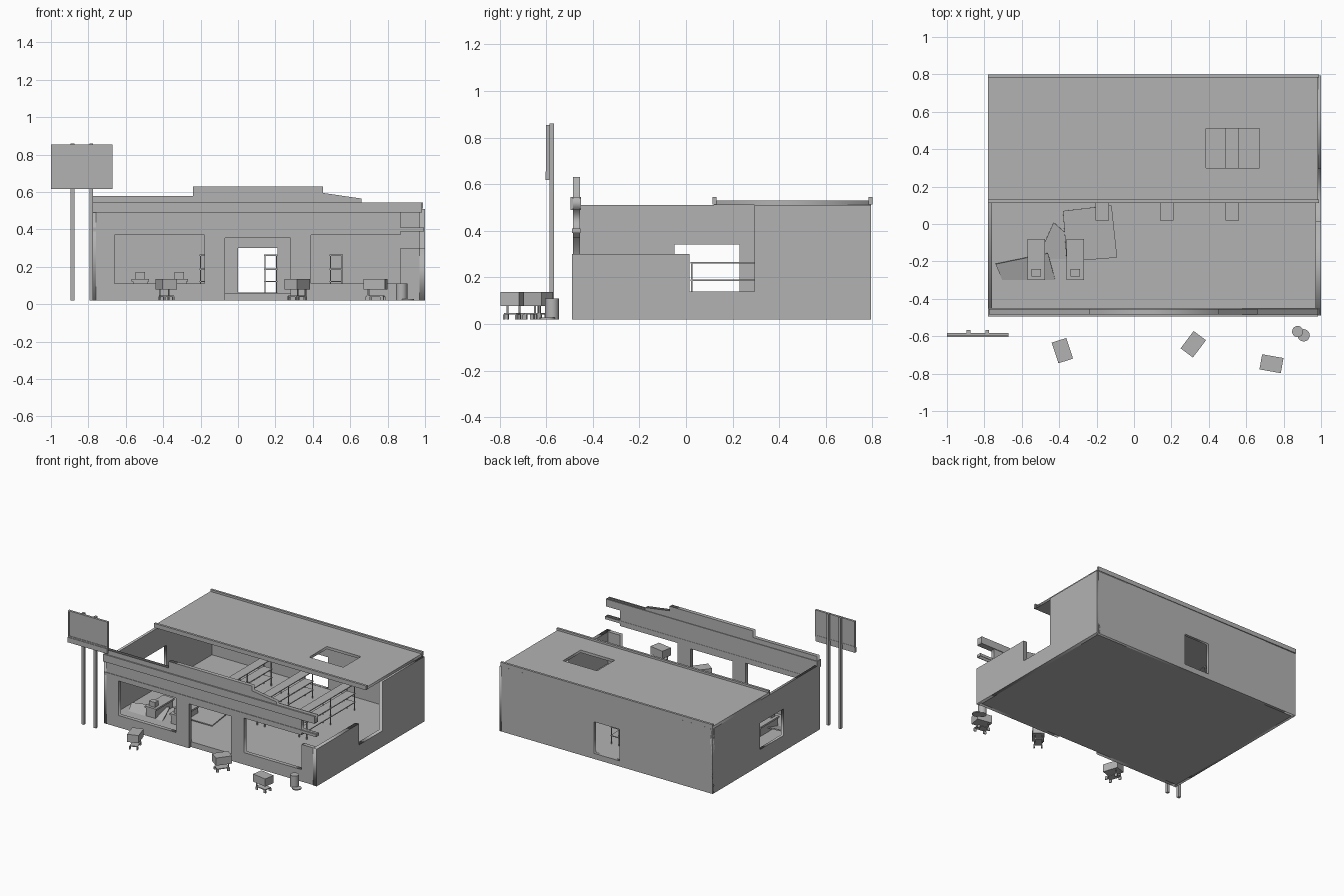
import bpy, bmesh, math
from mathutils import Matrix, Vector

if "Cube" in bpy.data.objects:
    bpy.data.objects.remove(bpy.data.objects["Cube"])

grey = bpy.data.materials.new("plain_grey")
grey.diffuse_color = (0.45, 0.45, 0.45, 1)
grey.use_nodes = True
grey.node_tree.nodes["Principled BSDF"].inputs["Base Color"].default_value = grey.diffuse_color


def add_mesh(name, mesh):
    mesh.name = name
    mesh.materials.clear()
    mesh.materials.append(grey)
    ob = bpy.data.objects.new(name, mesh)
    bpy.context.collection.objects.link(ob)
    return ob


def boxes(name, spans, matrix=Matrix()):
    """One object made of boxes given as (x0, x1, y0, y1, z0, z1)."""
    bm = bmesh.new()
    for x0, x1, y0, y1, z0, z1 in spans:
        m = Matrix.Translation(((x0 + x1) / 2, (y0 + y1) / 2, (z0 + z1) / 2))
        m = m @ Matrix.Diagonal((x1 - x0, y1 - y0, z1 - z0, 1))
        bmesh.ops.create_cube(bm, size=1, matrix=matrix @ m)
    me = bpy.data.meshes.new(name)
    bm.to_mesh(me)
    bm.free()
    return add_mesh(name, me)


def panel(name, outlines, thickness, matrix):
    """Flat slab from an outline and its holes, centred on its plane."""
    cu = bpy.data.curves.new(name, 'CURVE')
    cu.dimensions = '2D'
    cu.fill_mode = 'BOTH'
    cu.extrude = thickness / 2
    for pts in outlines:
        sp = cu.splines.new('POLY')
        sp.points.add(len(pts) - 1)
        for p, (u, v) in zip(sp.points, pts):
            p.co = (u, v, 0, 1)
        sp.use_cyclic_u = True
    tmp = bpy.data.objects.new(name + "_curve", cu)
    me = bpy.data.meshes.new_from_object(tmp)
    bpy.data.objects.remove(tmp)
    bm = bmesh.new()
    bm.from_mesh(me)
    bmesh.ops.remove_doubles(bm, verts=bm.verts, dist=1e-5)
    bmesh.ops.recalc_face_normals(bm, faces=bm.faces)
    bm.transform(matrix)
    bm.to_mesh(me)
    bm.free()
    return add_mesh(name, me)


def rect(u0, u1, v0, v1):
    return [(u0, v0), (u1, v0), (u1, v1), (u0, v1)]


def facing_y(y):   # u -> x, v -> z
    return Matrix(((1, 0, 0, 0), (0, 0, -1, y), (0, 1, 0, 0), (0, 0, 0, 1)))


def facing_x(x):   # u -> y, v -> z
    return Matrix(((0, 0, 1, x), (1, 0, 0, 0), (0, 1, 0, 0), (0, 0, 0, 1)))


# Shell: floor slab and four walls, with the broken right corner
boxes("floor", [(-0.765, 0.975, -0.46, 0.775, 0.02, 0.06)])
front = [(-0.775, .02), (-.07, .02), (-.07, .355), (.28, .355), (.28, .02), (.985, .02),
         (.985, .30), (.87, .30), (.87, .11), (.39, .11), (.39, .37), (.87, .37),
         (.87, .39), (.99, .39), (.99, .41), (.87, .41), (.87, .49), (.985, .49),
         (.985, .545), (.66, .545), (.66, .565), (.455, .595), (.455, .63),
         (-.24, .63), (-.24, .58), (-.775, .58)]
panel("front_wall", [front, rect(-.66, -.18, .11, .37)], 0.03, facing_y(-0.47))
boxes("front_cornice", [(-0.78, 0.985, -0.495, -0.45, 0.49, 0.545)])
boxes("front_ledge", [(-0.775, 0.995, -0.489, -0.453, 0.39, 0.41)])
panel("back_wall", [rect(-.78, .985, .02, .51), rect(0, .21, .062, .30)], 0.02, facing_y(0.785))
panel("left_wall", [rect(-.485, .795, .02, .51), rect(-.05, .23, .14, .34)], 0.02, facing_x(-0.77))
right = [(-.49, .02), (.795, .02), (.795, .51), (.295, .51), (.295, .14),
         (.015, .14), (.015, .30), (-.49, .30)]
panel("right_wall", [right], 0.03, facing_x(0.985))

# Rear roof with a hole and raised lips
panel("roof", [rect(-.78, .985, .12, .795), rect(.385, .67, .30, .51)], 0.02,
      Matrix.Translation((0, 0, 0.52)))
boxes("roof_lips", [(-0.78, 0.99, 0.113, 0.13, 0.513, 0.545),
                    (-0.78, 0.99, 0.783, 0.80, 0.513, 0.545)])

# Three open shelving racks
for i, x in enumerate((-0.17, 0.175, 0.525)):
    x0, x1, y0, y1 = x - 0.036, x + 0.036, 0.02, 0.60
    parts = [(x0, x1, y0, y1, z - 0.006, z) for z in (0.265, 0.19, 0.125)]
    for px in (x0 + 0.002, x1 - 0.008):
        for py in (y0 + 0.002, 0.305, y1 - 0.008):
            parts.append((px, px + 0.006, py, py + 0.006, 0.06, 0.262))
    boxes(f"shelf_rack_{i + 1}", parts)

# Checkout counters with a till on each
for i, x in enumerate((-0.522, -0.315)):
    boxes(f"counter_{i + 1}", [(x - 0.04, x + 0.04, -0.295, -0.085, 0.06, 0.122),
                               (x - 0.047, x + 0.047, -0.30, -0.08, 0.122, 0.135)])
    boxes(f"till_{i + 1}", [(x - 0.025, x + 0.025, -0.28, -0.24, 0.135, 0.172)])

# Fallen ceiling sheets lying tilted on the floor
sheets = [([(-.74, -.21), (-.68, -.36), (-.55, -.41), (-.40, -.38), (-.46, -.15)], 0.055, 0.0, 0.28),
          ([(-.38, .07), (-.12, .10), (-.09, -.18), (-.36, -.20)], 0.075, 0.04, 0.02),
          ([(-.43, .01), (-.34, -.07), (-.28, -.20), (-.39, -.36), (-.50, -.15)], 0.06, 0.0, 0.12)]
for i, (pts, z, sx, sy) in enumerate(sheets):
    cx = sum(p[0] for p in pts) / len(pts)
    cy = sum(p[1] for p in pts) / len(pts)
    m = Matrix.Translation((cx, cy, z)) @ Matrix.Rotation(sy, 4, 'X') @ Matrix.Rotation(sx, 4, 'Y')
    panel(f"fallen_sheet_{i + 1}", [[(a - cx, b - cy) for a, b in pts]], 0.008, m)

# Abandoned carts: basket, chassis and four small wheels
for i, (x, y, deg) in enumerate(((-0.383, -0.677, 18), (0.317, -0.643, -37), (0.735, -0.747, 80))):
    m = Matrix.Translation((x, y, 0)) @ Matrix.Rotation(math.radians(deg), 4, 'Z')
    cart = boxes(f"cart_basket_{i + 1}", [(-0.041, 0.041, -0.058, 0.058, 0.078, 0.136)], m)
    parts = [(-0.028, 0.028, -0.045, 0.045, 0.04, 0.046)]
    for sx in (-0.026, 0.026):
        parts.append((sx - 0.003, sx + 0.003, 0.034, 0.042, 0.044, 0.08))
        for sy in (-0.04, 0.038):
            parts.append((sx - 0.004, sx + 0.004, sy - 0.01, sy + 0.01, 0.02, 0.041))
    boxes(f"cart_chassis_{i + 1}", parts, m)


# Litter bin and its lid on the ground
def cylinder(name, x, y, r, z0, z1):
    bm = bmesh.new()
    bmesh.ops.create_cone(bm, cap_ends=True, segments=20, radius1=r, radius2=r, depth=z1 - z0,
                          matrix=Matrix.Translation((x, y, (z0 + z1) / 2)))
    me = bpy.data.meshes.new(name)
    bm.to_mesh(me)
    bm.free()
    for p in me.polygons:
        p.use_smooth = abs(p.normal.z) < 0.5
    add_mesh(name, me)


cylinder("litter_bin", 0.875, -0.575, 0.03, 0.02, 0.11)
cylinder("bin_lid", 0.907, -0.595, 0.033, 0.02, 0.027)

# Roadside sign: two posts, framed board and lower strip
boxes("sign_posts", [(x, x + 0.02, -0.587, -0.567, 0.02, 0.86) for x in (-0.895, -0.795)])
boxes("sign_board", [(-0.99, -0.68, -0.596, -0.585, 0.665, 0.845)])
boxes("sign_frame", [(-1.0, -0.67, -0.60, -0.583, 0.845, 0.855),
                     (-1.0, -0.67, -0.60, -0.583, 0.655, 0.665),
                     (-1.0, -0.99, -0.60, -0.583, 0.665, 0.845),
                     (-0.68, -0.67, -0.60, -0.583, 0.665, 0.845)])
boxes("sign_strip", [(-1.0, -0.67, -0.604, -0.587, 0.617, 0.655)])
